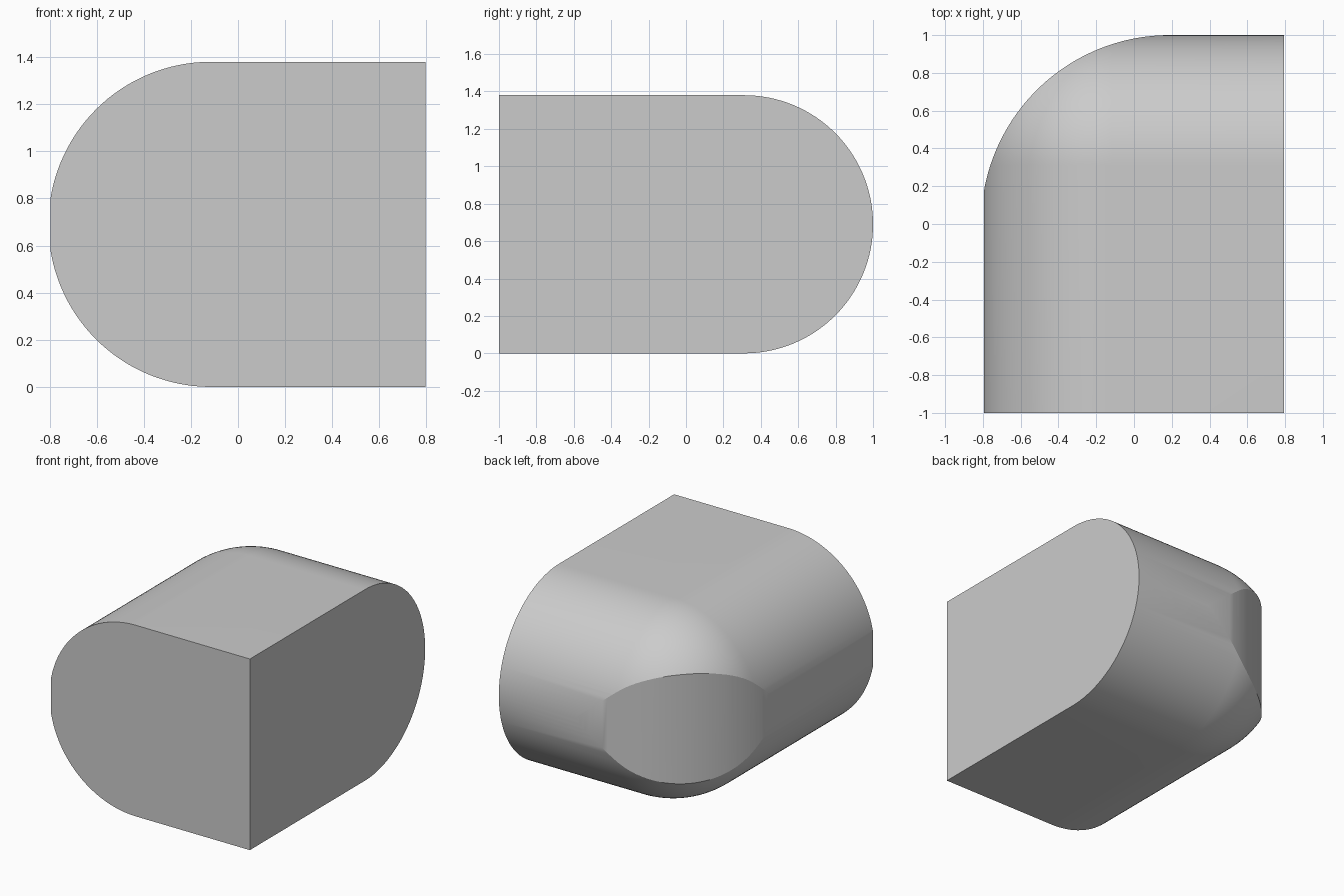
import bpy, bmesh
from math import sin, cos, pi, sqrt, acos, radians

if "Cube" in bpy.data.objects:
    bpy.data.objects.remove(bpy.data.objects["Cube"])

W, D, H = 0.795, 1.0, 1.38      # half width, half depth, height
R = H / 2                       # edge rounding radius
CX, CY = -0.115, D - R          # centre of the rounded corner
PX = 0.19                       # centre x of the large plan arc (radius 1, y = 0)


def make_object(name, bm):
    bmesh.ops.remove_doubles(bm, verts=bm.verts, dist=1e-5)
    bmesh.ops.recalc_face_normals(bm, faces=bm.faces)
    mesh = bpy.data.meshes.new(name)
    bm.to_mesh(mesh)
    bm.free()
    obj = bpy.data.objects.new(name, mesh)
    bpy.context.collection.objects.link(obj)
    return obj


def loft(name, layers):
    """Bridge closed outlines bottom to top and cap both ends."""
    bm = bmesh.new()
    rings = [[bm.verts.new(p) for p in layer] for layer in layers]
    n = len(rings[0])
    for a, b in zip(rings, rings[1:]):
        for i in range(n):
            j = (i + 1) % n
            bm.faces.new((a[i], a[j], b[j], b[i]))
    bm.faces.new(rings[0])
    bm.faces.new(rings[-1])
    return make_object(name, bm)


# Body: half-round left and back sides meeting in a spherical corner
N = 64
layers = []
for k in range(N + 1):
    t = -pi / 2 + pi * k / N
    rho, z = R * cos(t), R + R * sin(t)
    ring = [(W, -D, z), (W, CY + rho, z)]
    for i in range(25):
        a = pi / 2 + pi / 2 * i / 24
        ring.append((CX + rho * cos(a), CY + rho * sin(a), z))
    ring.append((CX - rho, -D, z))
    layers.append(ring)
body = loft("rounded_block", layers)

# Plan cutter: big vertical arc across the corner, flat left side
end = acos((-W - PX) / 1.0)
plan = [(1.2, -1.2), (1.2, 1.1)]
plan += [(PX + cos(a), sin(a)) for a in
         (pi / 2 + (end - pi / 2) * i / 40 for i in range(41))]
plan.append((-W, -1.2))
cutter = loft("plan_cutter", [[(x, y, z) for x, y in plan] for z in (-0.2, H + 0.2)])
cutter.hide_render = True

mod = body.modifiers.new("plan_trim", 'BOOLEAN')
mod.operation = 'INTERSECT'
mod.solver = 'EXACT'
mod.object = cutter

bpy.ops.object.select_all(action='DESELECT')
body.select_set(True)
bpy.context.view_layer.objects.active = body
bpy.ops.object.modifier_apply(modifier=mod.name)
bpy.data.objects.remove(cutter)
bpy.ops.object.shade_smooth_by_angle(angle=radians(20))
